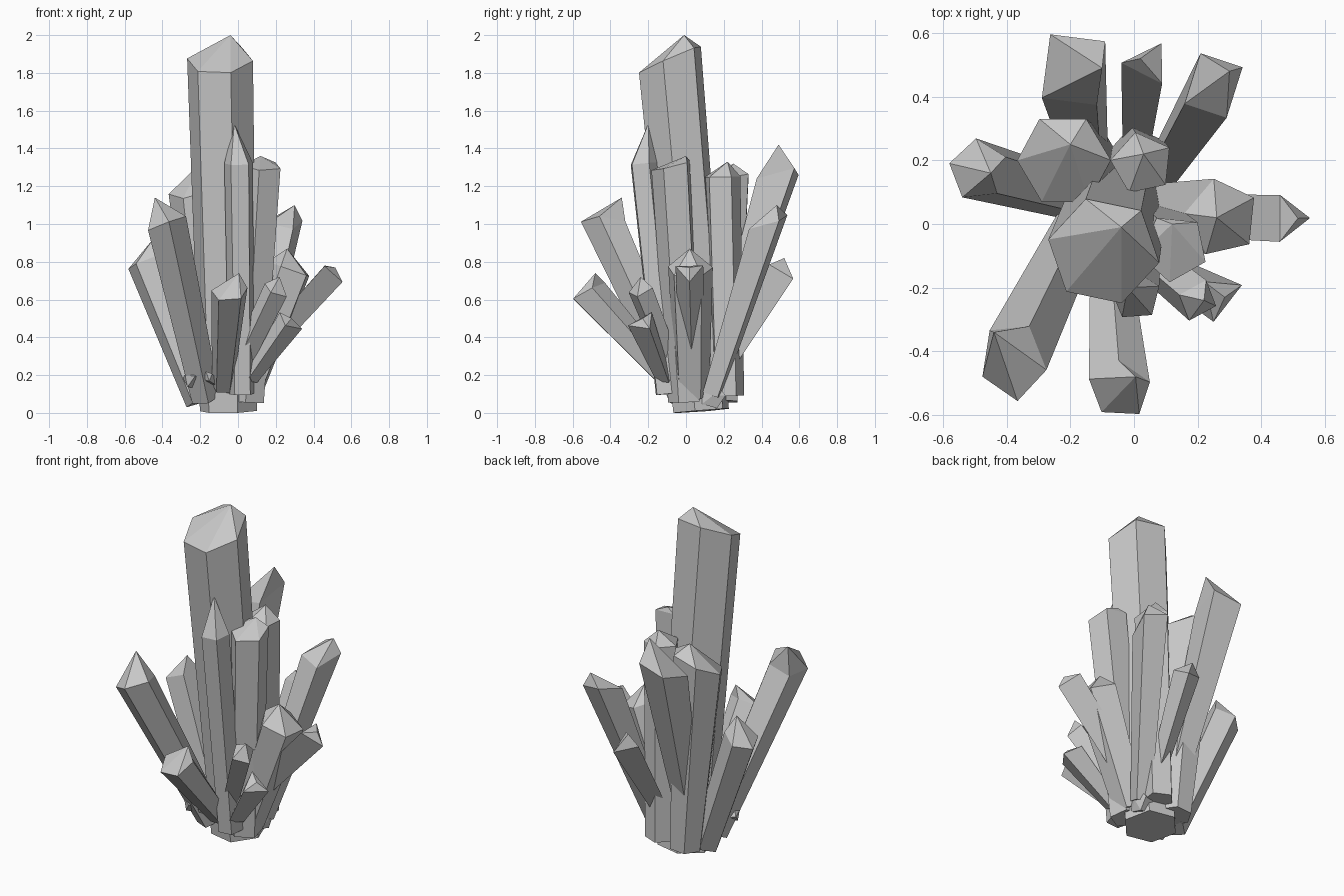
import bpy
import bmesh
from math import cos, sin, radians
from mathutils import Vector

default_cube = bpy.data.objects.get("Cube")
if default_cube:
    bpy.data.objects.remove(default_cube, do_unlink=True)

# One stone colour
stone = bpy.data.materials.new("grey_stone")
stone.use_nodes = True
stone_colour = (0.58, 0.58, 0.58, 1)
stone.diffuse_color = stone_colour
shader = stone.node_tree.nodes["Principled BSDF"]
shader.inputs["Base Color"].default_value = stone_colour
shader.inputs["Roughness"].default_value = 0.8


def crystal(name, base, base_radius, shoulder, radius, tip,
            sides=5, twist=0, lean=0, rise=0):
    """Tapered prism from base to shoulder, closed by an off-centre point.

    The shoulder ring is raised by 'rise' along the axis on its 'lean' side.
    """
    base, shoulder, tip = Vector(base), Vector(shoulder), Vector(tip)
    axis = (shoulder - base).normalized()
    turn = Vector((0, 0, 1)).rotation_difference(axis)
    bm = bmesh.new()

    def ring(centre, size, lift):
        verts = []
        for i in range(sides):
            angle = radians(twist + i * 360 / sides)
            out = turn @ Vector((cos(angle), sin(angle), 0))
            point = centre + out * size + axis * lift * cos(angle - radians(lean))
            point.z = max(point.z, 0)
            verts.append(bm.verts.new(point))
        return verts

    low = ring(base, base_radius, 0)
    high = ring(shoulder, radius, rise)
    point = bm.verts.new(tip)
    bm.faces.new(low[::-1])
    for i in range(sides):
        j = (i + 1) % sides
        bm.faces.new((low[i], low[j], high[j], high[i]))
        bm.faces.new((high[i], high[j], point))
    bmesh.ops.recalc_face_normals(bm, faces=bm.faces)
    mesh = bpy.data.meshes.new(name)
    bm.to_mesh(mesh)
    bm.free()
    mesh.materials.append(stone)
    obj = bpy.data.objects.new(name, mesh)
    bpy.context.scene.collection.objects.link(obj)


# Tall upright crystals in the middle
crystal("main_crystal", (-.05, .08, .01), .155, (-.095, -.085, 1.87), .178,
        (-.04, -.01, 2), sides=6, twist=48, lean=85, rise=.06)
crystal("front_spire", (.02, -.1, .1), .07, (.005, -.225, 1.32), .08,
        (-.02, -.2, 1.53), twist=310)
crystal("left_column", (.05, 0, .06), .095, (.125, -.075, 1.31), .11,
        (.12, .0, 1.36), twist=120, lean=90, rise=.02)
crystal("back_column", (.01, .22, .09), .09, (.025, .19, 1.25), .1,
        (.03, .22, 1.33), twist=30)
crystal("back_right_column", (-.13, .19, .06), .095, (-.22, .2, 1.2), .15,
        (-.2, .25, 1.32), sides=6, lean=60, rise=.06)

# Large crystals leaning outwards
crystal("front_right_crystal", (-.175, -.01, .08), .08, (-.38, -.43, 1), .113,
        (-.44, -.34, 1.14), twist=209, lean=290, rise=.06)
crystal("front_crystal", (-.08, -.06, .14), .06, (-.045, -.52, .64), .1,
        (.005, -.48, .74), twist=20, lean=300, rise=.03)
crystal("right_crystal", (-.2, .09, .06), .08, (-.49, .17, .8), .1,
        (-.45, .16, .92), twist=95)
crystal("back_crystal", (-.13, .13, .12), .06, (-.19, .485, 1.25), .125,
        (-.1, .49, 1.42), sides=4, twist=35, lean=70, rise=.08)
crystal("back_left_crystal", (.07, .14, .1), .06, (.25, .435, 1.01), .1,
        (.3, .48, 1.1), sides=4, twist=30, lean=85, rise=.07)
crystal("left_crystal", (.04, .03, .1), .095, (.275, .02, .76), .125,
        (.26, .02, .87), twist=102)

# Thinner side crystals
crystal("back_shard", (.01, .18, .2), .045, (.045, .505, .75), .085,
        (.02, .52, .82), sides=3, twist=60)
crystal("left_shard", (.1, .03, .32), .075, (.49, .018, .75), .085,
        (.515, .018, .77), sides=3)
crystal("front_left_low_shard", (.06, -.11, .18), .05, (.27, -.227, .48), .085,
        (.285, -.23, .5), sides=3, twist=140)
crystal("front_left_high_shard", (.03, -.1, .3), .06, (.2, -.24, .65), .07,
        (.22, -.24, .72), sides=4, twist=70)

# Small stubs around the foot
crystal("right_stub", (-.19, -.05, .17), .04, (-.26, -.1, .19), .055,
        (-.28, -.11, .2), sides=4, twist=40)
crystal("front_stub", (-.12, -.08, .16), .02, (-.16, -.13, .19), .03,
        (-.17, -.15, .22), sides=4)
crystal("left_stub", (.03, .14, .09), .06, (.09, .14, .09), .07,
        (.11, .14, .09), twist=20)
